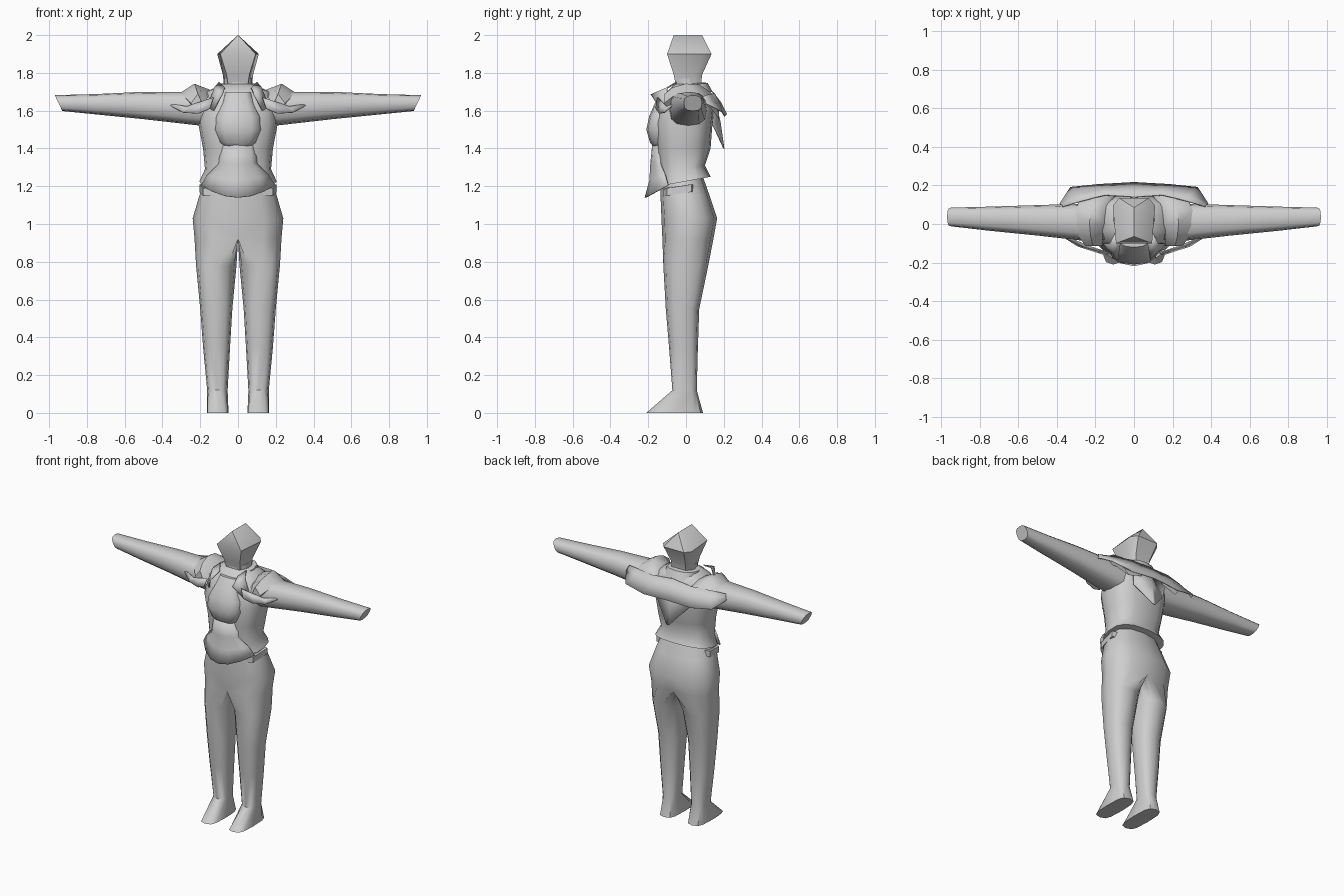
import bpy, bmesh, math
from mathutils import Vector

if "Cube" in bpy.data.objects:
    bpy.data.objects.remove(bpy.data.objects["Cube"])

grey = bpy.data.materials.new("light grey")
grey.diffuse_color = (0.62, 0.62, 0.62, 1)
grey.use_nodes = True
grey.node_tree.nodes["Principled BSDF"].inputs["Base Color"].default_value = grey.diffuse_color


def finish(name, bm, mirror=False, solid=0.0, angle=45):
    bmesh.ops.remove_doubles(bm, verts=bm.verts, dist=1e-4)
    bmesh.ops.recalc_face_normals(bm, faces=bm.faces)
    me = bpy.data.meshes.new(name)
    bm.to_mesh(me)
    bm.free()
    ob = bpy.data.objects.new(name, me)
    bpy.context.collection.objects.link(ob)
    me.materials.append(grey)
    if mirror:
        m = ob.modifiers.new("mirror", 'MIRROR')
        m.use_clip = True
    if solid:
        s = ob.modifiers.new("thickness", 'SOLIDIFY')
        s.thickness, s.offset = solid, 0
    bpy.context.view_layer.objects.active = ob
    ob.select_set(True)
    bpy.ops.object.shade_smooth_by_angle(angle=math.radians(angle))
    ob.select_set(False)
    return ob


def loft(name, rings, closed=True, caps=True, open_centre=False, **kw):
    """Skin a list of equally long point rings."""
    bm = bmesh.new()
    vs = [[bm.verts.new(p) for p in r] for r in rings]
    n = len(vs[0])
    for a, b in zip(vs, vs[1:]):
        for i in range(n if closed else n - 1):
            j = (i + 1) % n
            bm.faces.new((a[i], a[j], b[j], b[i]))
    if caps and closed:
        bm.faces.new(vs[0])
        bm.faces.new(vs[-1])
    if open_centre:  # drop walls lying on the mirror plane
        bad = [f for f in bm.faces if all(abs(v.co.x) < 1e-4 for v in f.verts)]
        bmesh.ops.delete(bm, geom=bad, context='FACES')
    return finish(name, bm, **kw)


def power(v, p):
    return math.copysign(abs(v) ** p, v)


def ring(x0, x1, y0, y1, z, n=12, p=0.8, tilt=0.0, half=False):
    """Rounded section between x0..x1 and y0..y1; half flattens its inner side."""
    pts = []
    for i in range(n):
        a = 2 * math.pi * i / n
        c, s = power(math.cos(a), p), power(math.sin(a), p)
        x = x0 + (x1 - x0) * (max(0, c) if half else (c + 1) / 2)
        if abs(x) < 1e-5:
            x = 0
        pts.append((x, (y0 + y1) / 2 + (y1 - y0) / 2 * s, z + tilt * s))
    return pts


# Trousers and feet
loft("legs", [
    ring(.05, .165, -.21, .09, 0, p=.6),
    ring(.055, .163, -.072, .057, .12),
    ring(.042, .185, -.09, .063, .35),
    ring(.03, .2, -.107, .07, .55),
    ring(.008, .222, -.12, .118, .78),
    ring(0, .23, -.125, .145, .92, half=True),
    ring(0, .24, -.13, .165, 1.03, half=True),
    ring(0, .205, -.135, .125, 1.15, half=True),
    ring(0, .17, -.135, .09, 1.25, half=True),
], mirror=True, open_centre=True)

# Jacket body with a flared hem
loft("torso", [
    ring(-w, w, y0, y1, z, n=16, p=.75, tilt=t) for w, y0, y1, z, t in (
        (.205, -.14, .13, 1.225, .025), (.175, -.14, .10, 1.29, .02),
        (.185, -.155, .13, 1.40, 0), (.21, -.165, .14, 1.53, 0),
        (.20, -.14, .15, 1.63, 0), (.17, -.10, .13, 1.70, 0),
        (.08, -.06, .09, 1.74, 0))])

# Rounded chest piece
loft("chest", [
    ring(-w, w, y0, -.05, z, n=12, p=.75) for w, y0, z in (
        (.06, -.165, 1.40), (.10, -.19, 1.43), (.125, -.21, 1.50),
        (.12, -.195, 1.57), (.085, -.165, 1.64), (.07, -.12, 1.70))])

# Front apron panel
cols = (-1, -.7, -.35, 0, .35, .7, 1)
loft("apron", [
    [(w * c, y + back * c * c, z + lift * c * c) for c in cols]
    for w, y, z, back, lift in (
        (.09, -.175, 1.42, .04, 0), (.10, -.185, 1.32, .05, 0),
        (.16, -.19, 1.23, .08, .03), (.195, -.215, 1.14, .12, .065))],
    closed=False, solid=.008)

# Neck and wedge-topped head
loft("neck", [ring(-.075, .075, -.06, .08, z, n=10) for z in (1.66, 1.77)])
loft("head", [
    [(-w * f, y0, z), (w * f, y0, z), (w, y1 - .04, z), (w * .7, y1, z),
     (-w * .7, y1, z), (-w, y1 - .04, z)]
    for w, f, y0, y1, z in ((.075, .7, -.055, .08, 1.74),
                            (.08, .75, -.065, .085, 1.79),
                            (.11, .85, -.10, .135, 1.90),
                            (.001, 1, -.065, .085, 2.0))])

# Tapered sleeves with slanted ends
sleeve = []
for x, y0, y1, z0, z1, slant in (
        (.15, -.09, .11, 1.515, 1.70, 0), (.28, -.085, .105, 1.53, 1.70, 0),
        (.5, -.06, .098, 1.555, 1.70, 0), (.75, -.035, .09, 1.58, 1.688, 0),
        (.95, -.012, .085, 1.598, 1.682, .02)):
    flat = ring(y0, y1, z0, z1, 0, n=12, p=.75)
    zm, zh = (z0 + z1) / 2, (z1 - z0) / 2
    sleeve.append([(x + slant * (b - zm) / zh, a, b) for a, b, _ in flat])
loft("sleeves", sleeve, mirror=True)

# Arched shoulder pads, front to back
arch = ((-.115, .165, .25, 1.63, 1.66), (-.07, .15, .285, 1.685, 1.695),
        (.0, .14, .305, 1.715, 1.715), (.07, .13, .305, 1.71, 1.71),
        (.13, .11, .28, 1.675, 1.67), (.175, .08, .22, 1.62, 1.61))
loft("shoulder_pads", [
    [(a, y, zi - .03), (a + .02, y, zi), (a * .45 + b * .55, y, zo + .028),
     (b, y, zo - .02), (b - .03, y, zo - .055)]
    for y, a, b, zi, zo in arch], mirror=True)

# Pointed lapel fins at the front
loft("lapel_fins", [
    [(.13, -.15, 1.67), (.22, -.12, 1.64), (.27, -.10, 1.622), (.37, -.06, 1.637)],
    [(.15, -.16, 1.61), (.21, -.14, 1.585), (.29, -.115, 1.59), (.37, -.065, 1.632)]],
    closed=False, mirror=True, solid=.006)

# Upright collar points
loft("collar_points", [
    [(.07, -.10, 1.72), (.085, -.185, 1.685), (.13, -.13, 1.60)],
    [(.10, -.05, 1.75), (.125, -.10, 1.72), (.16, -.10, 1.62)]],
    closed=False, mirror=True, solid=.008)

# Neck collar, higher behind
collar = [ring(-w, w, y0, y1, z, n=12, tilt=t) for w, y0, y1, z, t in (
    (.12, -.10, .14, 1.68, .02), (.105, -.075, .115, 1.735, .012),
    (.078, -.06, .085, 1.74, .01))]
loft("collar", collar, caps=False)

# Broad cape brim across the back
loft("back_brim", [
    [(0, .14, 1.70), (.15, .15, 1.69), (.27, .12, 1.685), (.37, .09, 1.675)],
    [(0, .185, 1.64), (.15, .18, 1.635), (.29, .15, 1.645), (.375, .10, 1.66)],
    [(0, .215, 1.58), (.18, .205, 1.57), (.33, .19, 1.595), (.385, .105, 1.64)]],
    closed=False, mirror=True, solid=.006)

# Pointed tail hanging under the brim
loft("back_tail", [
    [(0, .155, 1.64), (.13, .145, 1.62)], [(0, .18, 1.54), (.12, .14, 1.53)],
    [(0, .2, 1.40), (.01, .198, 1.405)]], closed=False, mirror=True, solid=.006)

# Belt pouches on the hips
loft("belt_pouches", [
    [(.13, -.115, z0), (.185, -.10, z0), (.205, .03, z0 + .02), (.16, .04, z0 + .02)]
    for z0 in (1.15, 1.19)], mirror=True)
